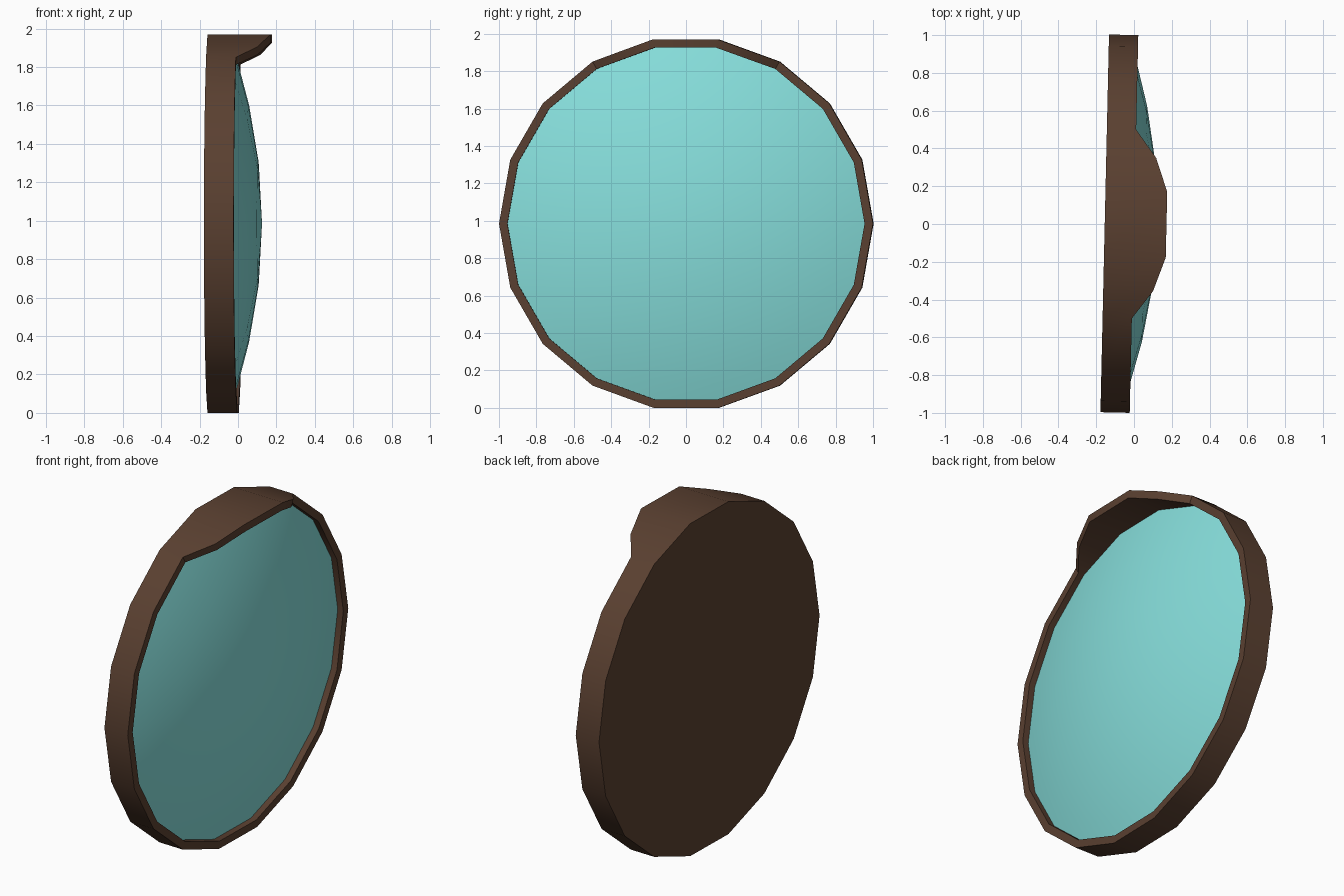
import bpy, bmesh, math
from mathutils import Matrix, Vector

if "Cube" in bpy.data.objects:
    bpy.data.objects.remove(bpy.data.objects["Cube"], do_unlink=True)

SIDES = 18
OUTER, INNER = 1.0, 0.955
BACK, DEPTH = -0.155, -0.05
APEX, BULGE = 0.125, 0.178
PLACE = Matrix.Translation((0, 0, 0.985)) @ Matrix.Rotation(math.radians(-1.3), 4, 'Z')


def material(name, color):
    mat = bpy.data.materials.new(name)
    mat.use_nodes = True
    mat.diffuse_color = color
    mat.node_tree.nodes["Principled BSDF"].inputs["Base Color"].default_value = color
    return mat


def finish(name, bm, mat):
    bmesh.ops.recalc_face_normals(bm, faces=bm.faces)
    bm.transform(PLACE)
    mesh = bpy.data.meshes.new(name)
    bm.to_mesh(mesh)
    bm.free()
    mesh.materials.append(mat)
    obj = bpy.data.objects.new(name, mesh)
    bpy.context.collection.objects.link(obj)
    bpy.ops.object.select_all(action='DESELECT')
    obj.select_set(True)
    bpy.context.view_layer.objects.active = obj
    bpy.ops.object.shade_smooth_by_angle(angle=math.radians(35))
    return obj


def bridge(bm, a, b):
    for i in range(len(a)):
        j = (i + 1) % len(a)
        bm.faces.new((a[i], a[j], b[j], b[i]))


def corner(i):
    # unit polygon corner, measured from the top, with a flat side uppermost
    a = math.radians(10) + i * math.tau / SIDES
    return Vector((0, math.sin(a), math.cos(a)))


# outline with one extra point on each sloping side of the hood
outline = []
for i in range(SIDES):
    p, q = corner(i), corner(i + 1)
    outline.append((p, 0.172 if i in (0, SIDES - 1) else 0.0))
    if i == 0:
        outline.append((p.lerp(q, 0.55), 0.109))
    elif i == SIDES - 2:
        outline.append((p.lerp(q, 0.45), 0.109))

# housing: back plate, outer wall, hooded front lip, inner wall
bm = bmesh.new()


def loop(radius, x=None):
    return [bm.verts.new(p * radius + Vector((front if x is None else x, 0, 0)))
            for p, front in outline]


loops = [loop(OUTER, BACK), loop(OUTER), loop(INNER), loop(INNER, DEPTH)]
for a, b in zip(loops, loops[1:]):
    bridge(bm, a, b)
bm.faces.new(loops[0])
finish("housing", bm, material("dark brown", (0.102, 0.051, 0.030, 1)))

# domed lens
bm = bmesh.new()
tip = bm.verts.new((APEX, 0, 0))
rings = [[bm.verts.new(corner(i) * r + Vector((APEX - BULGE * r * r, 0, 0)))
          for i in range(SIDES)] for r in (0.325, 0.625, 0.85, INNER)]
for i in range(SIDES):
    bm.faces.new((tip, rings[0][i], rings[0][(i + 1) % SIDES]))
for a, b in zip(rings, rings[1:]):
    bridge(bm, a, b)
# open surface: orient outward explicitly
lens = finish("lens", bm, material("pale turquoise", (0.242, 0.738, 0.716, 1)))
if lens.data.polygons[0].normal.x < 0:
    lens.data.flip_normals()
